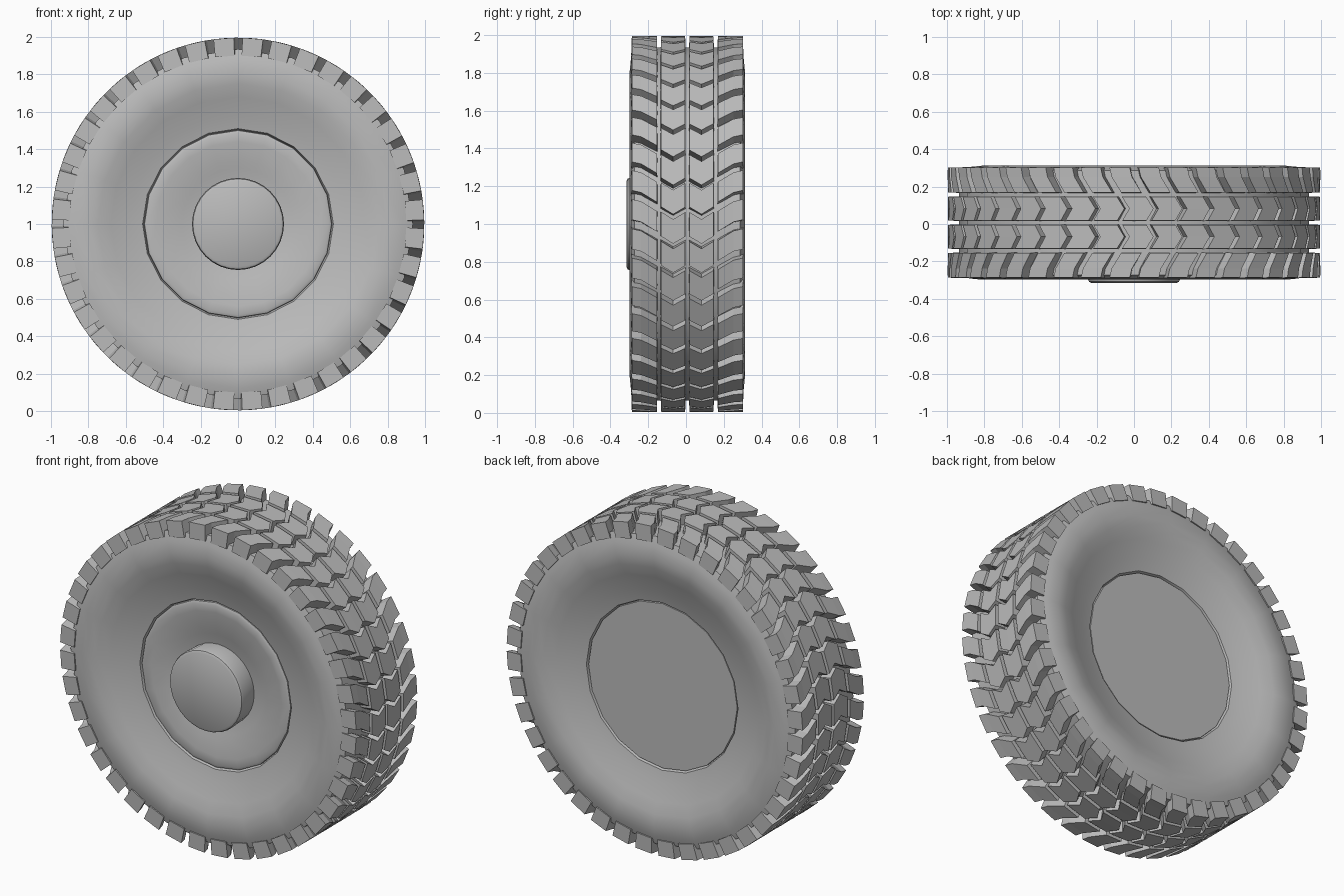
import bpy
import bmesh
from math import sin, cos, pi, radians

cube = bpy.data.objects.get("Cube")
if cube:
    bpy.data.objects.remove(cube)

# One plain grey for everything
grey = bpy.data.materials.new("plain_grey")
grey.use_nodes = True
colour = (0.5, 0.5, 0.5, 1)
grey.diffuse_color = colour
grey.node_tree.nodes["Principled BSDF"].inputs["Base Color"].default_value = colour

MID = 0.007     # middle of the tyre along the axle
ROWS = 40       # tread rows around the tyre


def polar(r, angle, y):
    """Point around the axle; angle 0 is the top, increasing towards +x."""
    return (r * sin(angle), y, 1 + r * cos(angle))


def finish(name, bm, smooth_angle=None):
    bmesh.ops.recalc_face_normals(bm, faces=bm.faces)
    mesh = bpy.data.meshes.new(name)
    bm.to_mesh(mesh)
    bm.free()
    mesh.materials.append(grey)
    if smooth_angle:
        mesh.shade_smooth()
        mesh.set_sharp_from_angle(angle=radians(smooth_angle))
    obj = bpy.data.objects.new(name, mesh)
    bpy.context.collection.objects.link(obj)
    return obj


def lathe(name, profile, sides, smooth_angle=35):
    """Spin (radius, y) points about the axle; radius 0 closes to a cap."""
    bm = bmesh.new()
    rings = []
    for r, y in profile:
        if r > 0:
            rings.append([bm.verts.new(polar(r, 2 * pi * i / sides, y)) for i in range(sides)])
    for a, b in zip(rings, rings[1:]):
        for i in range(sides):
            j = (i + 1) % sides
            bm.faces.new((a[i], a[j], b[j], b[i]))
    if profile[0][0] == 0:
        bm.faces.new(rings[0])
    if profile[-1][0] == 0:
        bm.faces.new(rings[-1])
    return finish(name, bm, smooth_angle)


# Tyre carcass: dished sidewall, mirrored to the back
half = [(0.495, 0.18), (0.51, 0.222), (0.58, 0.238), (0.68, 0.272), (0.75, 0.296),
        (0.81, 0.305), (0.88, 0.298), (0.935, 0.28)]
tyre = [(r, MID - d) for r, d in half] + [(r, MID + d) for r, d in reversed(half)]
lathe("tyre", tyre, 20)

# Front rim with a shallow stepped face
lathe("front_rim", [(0.505, -0.18), (0.5, -0.208), (0.485, -0.215), (0.44, -0.208),
                    (0.34, -0.205), (0.3, -0.188), (0, -0.185)], 20)

# Hub cap
lathe("hub_cap", [(0.24, -0.18), (0.246, -0.295), (0.241, -0.308), (0.228, -0.315),
                  (0, -0.315)], 32)

# Flat back cover
lathe("back_cover", [(0.505, 0.19), (0.5, 0.222), (0, 0.222)], 20)

# Tread: four columns of bent blocks forming a zigzag across the tyre.
# Each column lists (distance from middle, angular shift).
INNER = [(0.008, 0.08), (0.075, 0.12), (0.142, 0.078)]
OUTER = [(0.158, 0.066), (0.245, 0.012), (0.297, 0.0)]


def add_block(bm, column, side, angle, gap):
    pitch = 2 * pi / ROWS
    outline = [(y, angle + s + gap / 2) for y, s in column]
    outline += [(y, angle + s + pitch - gap / 2) for y, s in reversed(column)]
    centre_y = sum(y for y, _ in outline) / len(outline)
    centre_a = sum(a for _, a in outline) / len(outline)
    layers = []
    for r, scale in ((0.9, 1.0), (0.996, 0.95)):
        layers.append([bm.verts.new(polar(r, centre_a + (a - centre_a) * scale,
                                          MID + side * (centre_y + (y - centre_y) * scale)))
                       for y, a in outline])
    low, high = layers
    n = len(outline)
    for layer in layers:
        # Two quads per layer, meeting at the bend
        bm.faces.new((layer[0], layer[1], layer[4], layer[5]))
        bm.faces.new((layer[1], layer[2], layer[3], layer[4]))
    for i in range(n):
        j = (i + 1) % n
        bm.faces.new((low[i], low[j], high[j], high[i]))


for name, column, gap in (("inner_tread", INNER, 0.02), ("shoulder_tread", OUTER, 0.042)):
    bm = bmesh.new()
    for side in (-1, 1):
        for row in range(ROWS):
            add_block(bm, column, side, 2 * pi * row / ROWS, gap)
    finish(name, bm)
